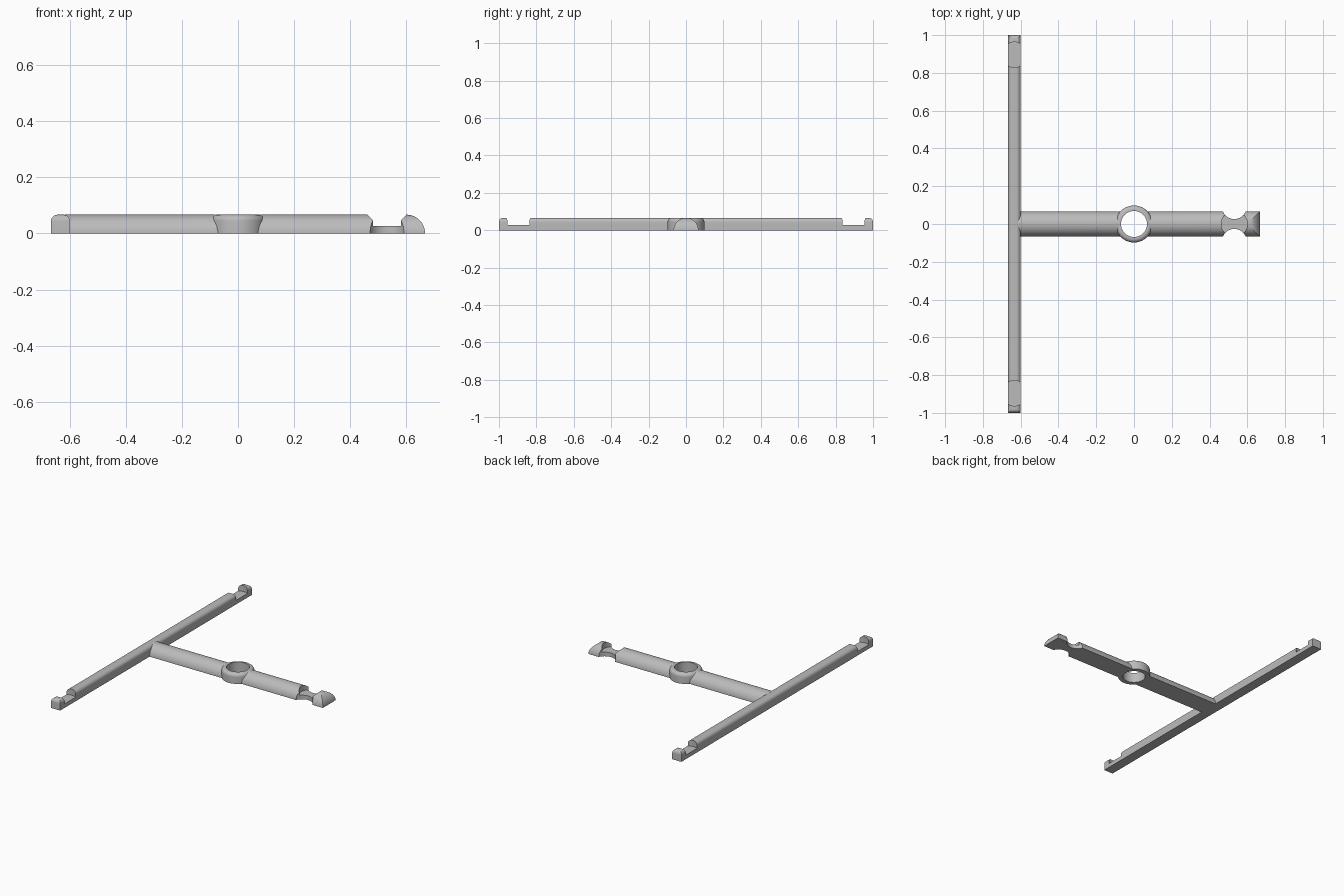
import bpy, bmesh, math
from mathutils import Matrix, Vector

cube = bpy.data.objects.get("Cube")
if cube:
    bpy.data.objects.remove(cube, do_unlink=True)

R = 0.0667          # arm radius, also the overall height
BAR_X = -0.633      # crossbar centre line
NECK_X = 0.531      # centre of the groove near the arm tip
FLOOR = 0.027       # height left under each notch

grey = bpy.data.materials.new("plain grey")
grey.use_nodes = True
grey.diffuse_color = (0.5, 0.5, 0.5, 1)
grey.node_tree.nodes["Principled BSDF"].inputs["Base Color"].default_value = grey.diffuse_color


def make_object(name, bm):
    bmesh.ops.recalc_face_normals(bm, faces=bm.faces)
    mesh = bpy.data.meshes.new(name)
    bm.to_mesh(mesh)
    bm.free()
    mesh.materials.append(grey)
    ob = bpy.data.objects.new(name, mesh)
    bpy.context.collection.objects.link(ob)
    return ob


def prism(name, points, sweep):
    """Extrude a closed outline along a vector."""
    bm = bmesh.new()
    face = bm.faces.new([bm.verts.new(p) for p in points])
    extruded = bmesh.ops.extrude_face_region(bm, geom=[face])["geom"]
    verts = [v for v in extruded if isinstance(v, bmesh.types.BMVert)]
    bmesh.ops.translate(bm, vec=Vector(sweep), verts=verts)
    return make_object(name, bm)


def cylinder(name, x, y, radius, low, high):
    bm = bmesh.new()
    bmesh.ops.create_cone(bm, cap_ends=True, segments=64, radius1=radius, radius2=radius,
                          depth=high - low,
                          matrix=Matrix.Translation((x, y, (low + high) / 2)))
    return make_object(name, bm)


def apply_boolean(ob, cutter, operation="DIFFERENCE"):
    mod = ob.modifiers.new("cut", "BOOLEAN")
    mod.operation = operation
    mod.solver = "EXACT"
    mod.object = cutter
    bpy.context.view_layer.objects.active = ob
    bpy.ops.object.modifier_apply(modifier=mod.name)
    bpy.data.objects.remove(cutter, do_unlink=True)


def smooth(ob):
    bpy.ops.object.select_all(action="DESELECT")
    ob.select_set(True)
    bpy.context.view_layer.objects.active = ob
    bpy.ops.object.shade_smooth_by_angle(angle=math.radians(30))


def arc(start, end, steps):
    angles = [start + (end - start) * i / steps for i in range(steps + 1)]
    return [(math.cos(a), math.sin(a)) for a in angles]


# Arm: half-round bar, its tip rounded down the other way
arm = prism("arm", [(-0.618, R * c, R * s) for c, s in arc(0, math.pi, 40)], (1.4, 0, 0))
tip = [(0.6 + R * c, -0.2, R * s) for c, s in arc(0, math.pi / 2, 20)]
outline = [(-1, -0.2, -0.1), (0.6 + R, -0.2, -0.1)] + tip + [(0.6, -0.2, 0.1), (-1, -0.2, 0.1)]
apply_boolean(arm, prism("tip_cutter", outline, (0, 0.4, 0)), "INTERSECT")

# Groove behind the tip: lowered floor and a scoop from each side
apply_boolean(arm, cylinder("floor_cutter", NECK_X, 0, 0.069, FLOOR, 0.2))
for side in (-1, 1):
    apply_boolean(arm, cylinder("scoop_cutter", NECK_X, side * 0.091, 0.065, -0.1, 0.2))
apply_boolean(arm, cylinder("hole_cutter", 0, 0, 0.08, -0.1, 0.2))
smooth(arm)

# Ring: lathed section with a rounded outer shoulder
INNER, OUTER, ROUND = 0.069, 0.098, 0.022
section = [(INNER, 0), (OUTER, 0)]
section += [(OUTER - ROUND + ROUND * c, R - ROUND + ROUND * s) for c, s in arc(0, math.pi / 2, 8)]
section += [(INNER, R)]
bm = bmesh.new()
verts = [bm.verts.new((r, 0, z)) for r, z in section]
edges = [bm.edges.new((a, b)) for a, b in zip(verts, verts[1:] + verts[:1])]
bmesh.ops.spin(bm, geom=verts + edges, axis=(0, 0, 1), cent=(0, 0, 0),
               angle=math.tau, steps=64, use_merge=True)
bmesh.ops.remove_doubles(bm, verts=bm.verts, dist=0.0001)
smooth(make_object("ring", bm))

# Crossbar: long block with rounded top edges and a notch near each end
bm = bmesh.new()
bmesh.ops.create_cube(bm, size=1, matrix=Matrix.Translation((BAR_X, 0, R / 2))
                      @ Matrix.Diagonal((R, 2, R, 1)))
top_edges = [e for e in bm.edges if all(v.co.z > R / 2 for v in e.verts)]
bmesh.ops.bevel(bm, geom=top_edges, offset=0.023, segments=8, profile=0.5, affect="EDGES")
crossbar = make_object("crossbar", bm)
for side in (-1, 1):
    apply_boolean(crossbar, cylinder("notch_cutter", BAR_X, side * 0.896, 0.067, FLOOR, 0.2))
smooth(crossbar)
